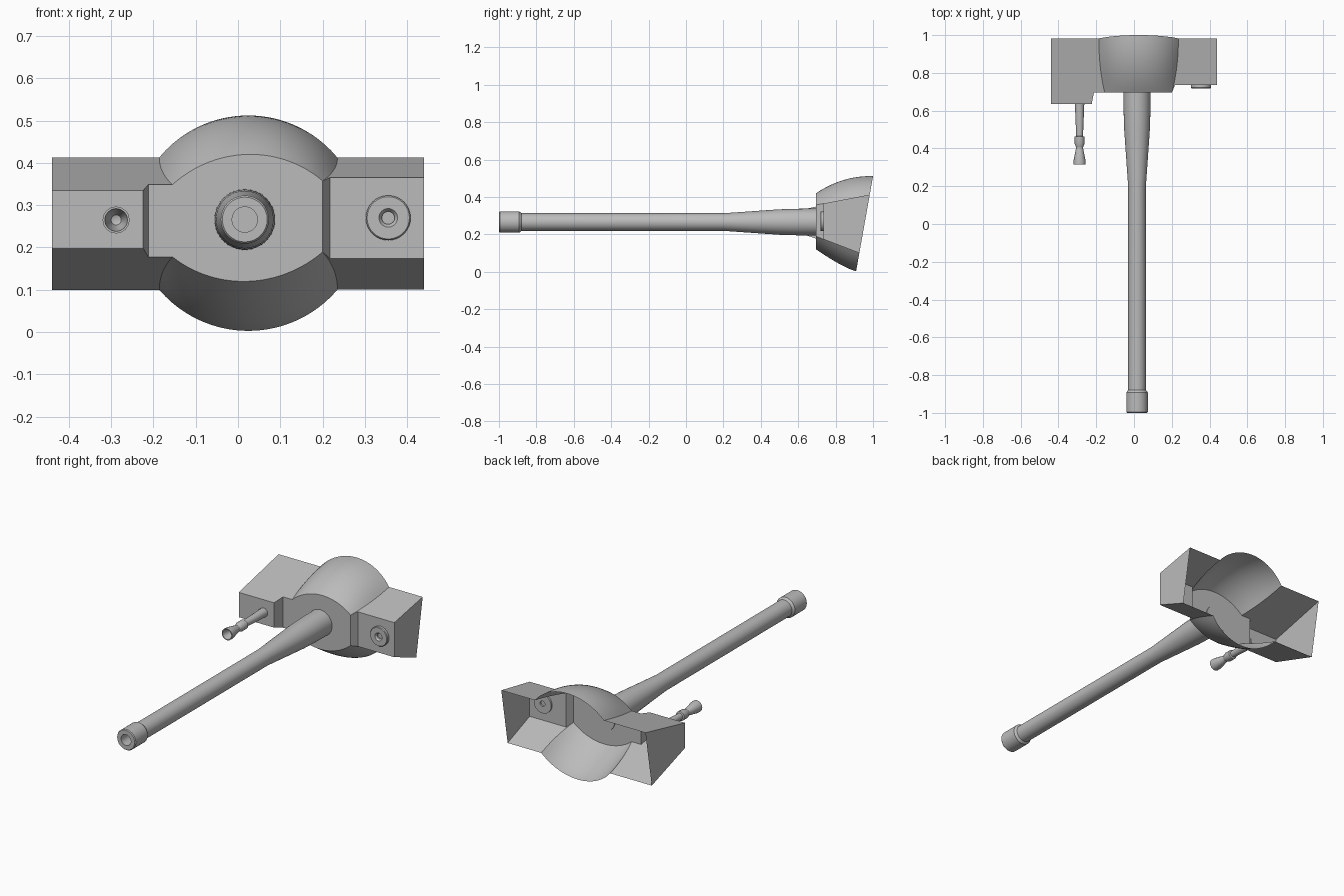
import bpy, bmesh, math

if "Cube" in bpy.data.objects:
    bpy.data.objects.remove(bpy.data.objects["Cube"])

grey = bpy.data.materials.new("steel_grey")
grey.diffuse_color = (0.5, 0.5, 0.5, 1)
grey.use_nodes = True
grey.node_tree.nodes["Principled BSDF"].inputs["Base Color"].default_value = grey.diffuse_color


def finish(name, bm, angle=30):
    me = bpy.data.meshes.new(name)
    bmesh.ops.remove_doubles(bm, verts=bm.verts, dist=0.0005)
    bmesh.ops.recalc_face_normals(bm, faces=bm.faces)
    bm.to_mesh(me)
    bm.free()
    me.materials.append(grey)
    ob = bpy.data.objects.new(name, me)
    bpy.context.collection.objects.link(ob)
    bpy.ops.object.select_all(action='DESELECT')
    ob.select_set(True)
    bpy.context.view_layer.objects.active = ob
    bpy.ops.object.shade_smooth_by_angle(angle=math.radians(angle))
    return ob


def lathe(name, cx, cz, profile, n):
    """Revolve (radius, y) points around an axis parallel to y."""
    bm = bmesh.new()
    rings = []
    for r, y in profile:
        if r == 0:
            rings.append([bm.verts.new((cx, y, cz))] * n)
        else:
            rings.append([bm.verts.new((cx + r * math.cos(2 * math.pi * i / n), y,
                                        cz + r * math.sin(2 * math.pi * i / n)))
                          for i in range(n)])
    for a, b in zip(rings, rings[1:]):
        for i in range(n):
            j = (i + 1) % n
            bm.faces.new(list(dict.fromkeys((a[i], a[j], b[j], b[i]))))
    return finish(name, bm)


# ---- mantlet shell, open at the sloped back ----
FRONT = 0.695


def back_y(z):
    return 0.909 + 0.178 * z


# sloped plates: (y, z, slope) for (left, right)
TOP = ((0.635, 0.335, 0.224), (0.735, 0.365, 0.191))
BOTTOM = ((0.635, 0.198, -0.336), (0.735, 0.174, -0.385))


def plate_z(p, y):
    return p[1] + p[2] * (y - p[0])


def plate_back(p):
    z = (p[1] + p[2] * (0.909 - p[0])) / (1 - 0.178 * p[2])
    return back_y(z), z


def bulge(t, e):
    return 1 - (1 - t) ** e


def dome_grid(planes, z0, z1, e, ns=28, nt=12):
    """Rows run front to back, columns left to right."""
    rows = []
    yl, yr = plate_back(planes[0])[0], plate_back(planes[1])[0]
    for k in range(nt + 1):
        t = k / nt
        b = bulge(t, 2.2)
        xl, xr = -0.155 - 0.031 * b, 0.2 + 0.035 * b
        zl = plate_z(planes[0], FRONT + t * (yl - FRONT))
        zr = plate_z(planes[1], FRONT + t * (yr - FRONT))
        peak = z0 + (z1 - z0) * bulge(t, e)
        w, sag = (xr - xl) / 2, peak - (zl + zr) / 2
        sign, sag = math.copysign(1, sag), abs(sag)
        R = (w * w + sag * sag) / (2 * sag)
        row = []
        for i in range(ns + 1):
            s = -1 + 2 * i / ns
            h = math.sqrt(R * R - (w * s) ** 2) - (R - sag)
            z = zl + (zr - zl) * (s + 1) / 2 + sign * h
            row.append([(xl + xr) / 2 + w * s, t, z])
        rows.append(row)
    for row in rows:
        for i, p in enumerate(row):
            p[1] = FRONT + p[1] * (back_y(rows[-1][i][2]) - FRONT)
    return rows


bm = bmesh.new()


def face(pts):
    bm.faces.new([bm.verts.new(p) for p in pts])


upper = dome_grid(TOP, 0.42, 0.512, 2.2)
lower = dome_grid(BOTTOM, 0.12, 0.003, 1.25)
for rows in (upper, lower):
    for a, b in zip(rows, rows[1:]):
        for i in range(len(a) - 1):
            face((a[i], a[i + 1], b[i + 1], b[i]))

# wings: (side, dome column, end x, front y, inner front x, inner plate x)
corners = []
for side, col, xe, yf, xi, xp in ((0, 0, -0.44, 0.635, -0.224, -0.212),
                                  (1, -1, 0.44, 0.735, 0.217, 0.2)):
    c = {}
    for key, planes, rows in (("t", TOP, upper), ("b", BOTTOM, lower)):
        p = planes[side]
        yb, zb = plate_back(p)
        c[key] = [(xe, yb, zb), (xe, yf, plate_z(p, yf)), (xi, yf, plate_z(p, yf)),
                  (xp, FRONT, plate_z(p, FRONT))]
        edge = [tuple(r[col]) for r in rows]
        if side == 1:
            edge = edge[1:]          # the plate corner is the dome corner here
        face(c[key] + edge)
    t, b = c["t"], c["b"]
    for i in range(3):               # end cap, front plate, step
        face((t[i], t[i + 1], b[i + 1], b[i]))
    corners.append((t[3], b[3]))

# central front plate
face([corners[0][0]] + upper[0] + lower[0][::-1] + [corners[0][1]])
finish("mantlet_shell", bm)

# ---- main barrel with muzzle collar and bore ----
lathe("main_barrel", 0.016, 0.266,
      [(0, 0.70), (0.072, 0.70), (0.071, 0.60), (0.068, 0.50), (0.047, 0.20),
       (0.047, -0.88), (0.052, -0.885), (0.057, -0.892), (0.057, -0.995), (0.053, -1.0),
       (0.03, -1.0), (0.03, -0.90), (0, -0.90)], 32)

# ---- secondary gun with flared muzzle ----
lathe("secondary_gun", -0.288, 0.265,
      [(0, 0.64), (0.025, 0.64), (0.018, 0.465), (0.026, 0.462), (0.026, 0.425),
       (0.018, 0.405), (0.024, 0.375), (0.032, 0.335), (0.032, 0.315), (0.027, 0.315),
       (0.022, 0.345), (0.012, 0.385), (0, 0.39)], 16)

# ---- sight port ring ----
lathe("sight_port", 0.355, 0.27,
      [(0.053, 0.745), (0.053, 0.722), (0.050, 0.718), (0.022, 0.718), (0.015, 0.728),
       (0.015, 0.745), (0.053, 0.745)], 32)
